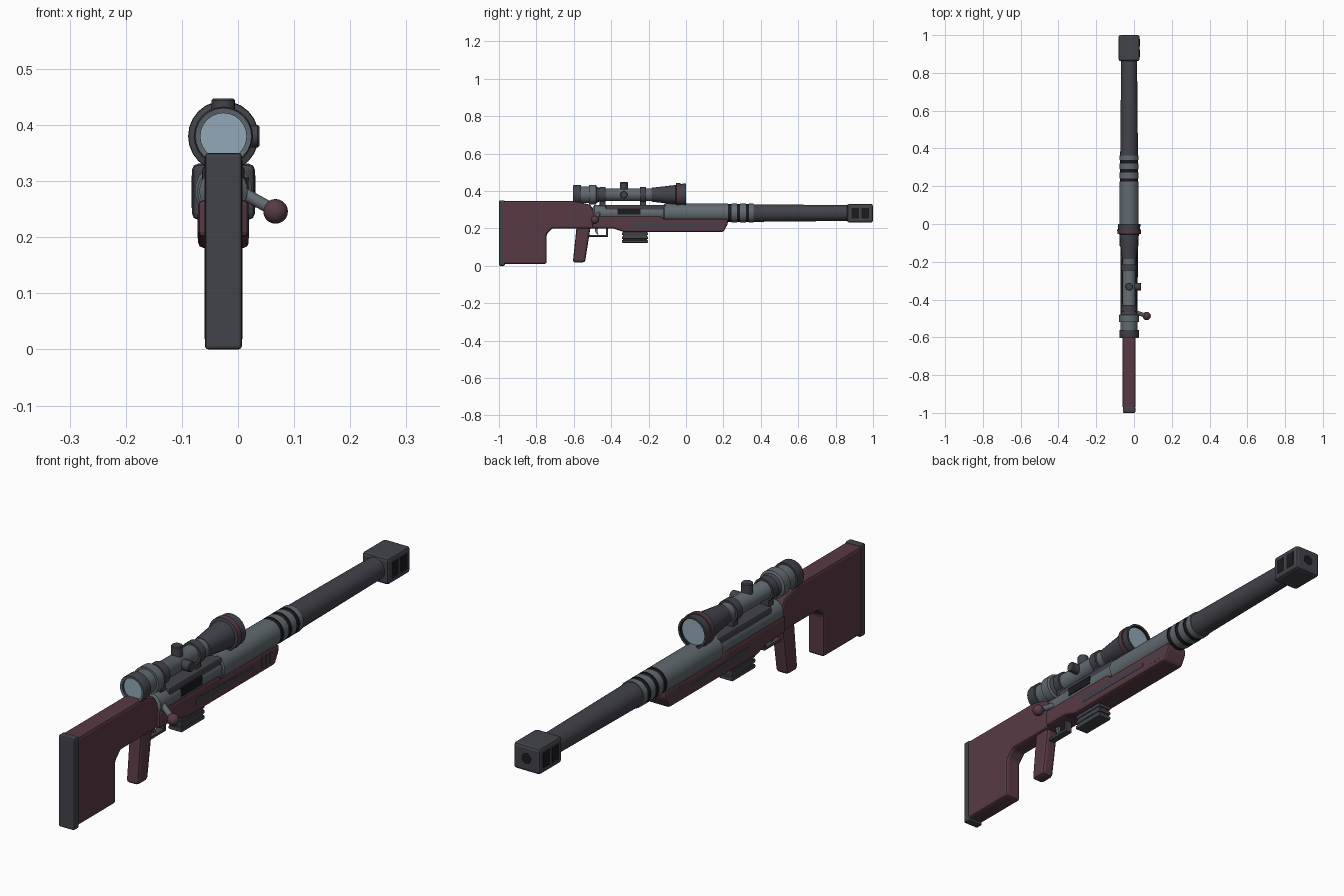
import bpy, bmesh, math
from mathutils import Vector

if "Cube" in bpy.data.objects:
    bpy.data.objects.remove(bpy.data.objects["Cube"])

CX = -0.026          # centre line of the rifle
BORE, SIGHT = 0.282, 0.38   # heights of barrel and scope axes


def material(name, rgb):
    lin = [((c / 255 + 0.055) / 1.055) ** 2.4 for c in rgb] + [1]
    m = bpy.data.materials.new(name)
    m.use_nodes = True
    m.diffuse_color = lin
    m.node_tree.nodes["Principled BSDF"].inputs["Base Color"].default_value = lin
    return m


gray = material("gunmetal gray", (97, 106, 112))
dark = material("dark steel", (66, 66, 75))
wine = material("maroon stock", (88, 58, 68))
black = material("black", (27, 27, 30))
glass = material("lens blue", (147, 168, 184))


def finish(name, bm, mats, smooth=False):
    bmesh.ops.recalc_face_normals(bm, faces=bm.faces)
    mesh = bpy.data.meshes.new(name)
    bm.to_mesh(mesh)
    bm.free()
    for m in mats:
        mesh.materials.append(m)
    ob = bpy.data.objects.new(name, mesh)
    bpy.context.collection.objects.link(ob)
    if smooth:
        bpy.ops.object.select_all(action='DESELECT')
        ob.select_set(True)
        bpy.context.view_layer.objects.active = ob
        bpy.ops.object.shade_smooth_by_angle(angle=math.radians(30))
    return ob


def prism(name, outline, half, mat, bevel=0.0, x=CX):
    """Side outline in (y, z), extruded across x."""
    bm = bmesh.new()
    face = bm.faces.new([bm.verts.new((x - half, y, z)) for y, z in outline])
    new = bmesh.ops.extrude_face_region(bm, geom=[face])["geom"]
    bmesh.ops.translate(bm, vec=(2 * half, 0, 0),
                        verts=[v for v in new if isinstance(v, bmesh.types.BMVert)])
    if bevel:
        bmesh.ops.bevel(bm, geom=bm.edges[:], offset=bevel, segments=2,
                        profile=0.5, affect='EDGES', clamp_overlap=True)
    return finish(name, bm, [mat])


def block(name, y0, y1, z0, z1, half, mat, bevel=0.0, x=CX):
    return prism(name, [(y0, z0), (y1, z0), (y1, z1), (y0, z1)], half, mat, bevel, x)


def lathe(name, z, rows, sides=24):
    """Rows of (y, radius, material of the band that follows)."""
    bm = bmesh.new()
    mats, rings = [], []
    for y, r, m in rows:
        if m not in mats:
            mats.append(m)
        rings.append([bm.verts.new((CX + r * math.cos(a), y, z + r * math.sin(a)))
                      for a in (math.tau * i / sides for i in range(sides))])
    for a, b, row in zip(rings, rings[1:], rows):
        for i in range(sides):
            j = (i + 1) % sides
            bm.faces.new((a[i], a[j], b[j], b[i])).material_index = mats.index(row[2])
    bm.faces.new(rings[0]).material_index = mats.index(rows[0][2])
    bm.faces.new(rings[-1]).material_index = mats.index(rows[-1][2])
    return finish(name, bm, mats, True)


def rod(name, start, end, r, mat, sides=16, bevel=0.0):
    a, b = Vector(start), Vector(end)
    bm = bmesh.new()
    bmesh.ops.create_cone(bm, cap_ends=True, segments=sides, radius1=r, radius2=r,
                          depth=(b - a).length)
    if bevel:
        rims = [e for e in bm.edges if abs(e.verts[0].co.z - e.verts[1].co.z) < 1e-5]
        bmesh.ops.bevel(bm, geom=rims, offset=bevel, segments=1, affect='EDGES')
    turn = (b - a).to_track_quat('Z', 'Y').to_matrix().to_4x4()
    bmesh.ops.transform(bm, matrix=turn, verts=bm.verts)
    bmesh.ops.translate(bm, vec=(a + b) / 2, verts=bm.verts)
    return finish(name, bm, [mat], True)


# Stock, butt pad, fore-end and grip
prism("butt_stock", [(-0.978, 0.01), (-0.745, 0.01), (-0.745, 0.17), (-0.715, 0.2),
                     (-0.38, 0.2), (-0.38, 0.265), (-0.48, 0.27), (-0.51, 0.325),
                     (-0.59, 0.347), (-0.978, 0.347)], 0.034, wine, 0.01)
block("butt_pad", -1.0, -0.968, 0.0, 0.35, 0.033, dark, 0.006)
prism("fore_end", [(-0.5, 0.2), (-0.39, 0.2), (-0.335, 0.181), (0.2, 0.181),
                   (0.224, 0.225), (0.224, 0.25), (-0.12, 0.25), (-0.14, 0.266),
                   (-0.5, 0.266)], 0.045, wine, 0.009)
prism("pistol_grip", [(-0.605, 0.018), (-0.54, 0.018), (-0.51, 0.21), (-0.585, 0.21)],
      0.026, wine, 0.012)

# Grooves on both sides of the fore-end
for side, label in ((1, "left"), (-1, "right")):
    gx = CX + side * 0.0445
    prism("long_groove_" + label, [(-0.283, 0.208), (0.075, 0.208), (0.075, 0.222),
                                   (-0.27, 0.235), (-0.283, 0.228)], 0.0015, dark, x=gx)
    for i in range(3):
        y = 0.116 + 0.024 * i
        block(f"short_groove_{label}_{i + 1}", y, y + 0.01, 0.198, 0.24, 0.0015, dark, x=gx)

# Receiver with ejection port, upper rail and bolt
lathe("receiver", BORE, [(-0.5, 0.03, gray), (-0.49, 0.043, gray), (-0.1, 0.043, gray)])
block("receiver_rail", -0.43, -0.11, 0.292, 0.326, 0.038, dark, 0.006)
block("ejection_port", -0.366, -0.242, 0.274, 0.306, 0.004, black, x=CX + 0.041)
rod("bolt_handle", (CX + 0.02, -0.462, 0.287), (0.066, -0.487, 0.247), 0.011, gray)
bm = bmesh.new()
bmesh.ops.create_uvsphere(bm, u_segments=16, v_segments=10, radius=0.022)
bmesh.ops.translate(bm, vec=(0.067, -0.487, 0.246), verts=bm.verts)
finish("bolt_knob", bm, [wine], True)

# Barrel shroud with dark grooved bands, then the tapering barrel
rows = [(-0.12, 0.046, gray), (-0.115, 0.051, gray)]
for i in range(3):
    y = 0.224 + 0.048 * i
    rows += [(y, 0.051, black), (y, 0.048, black), (y + 0.018, 0.048, black),
             (y + 0.018, 0.051, gray)]
rows += [(0.362, 0.051, gray), (0.362, 0.047, dark), (0.88, 0.042, dark)]
lathe("barrel", BORE, rows)

# Muzzle brake with side ports and bore
block("muzzle_brake", 0.862, 1.0, 0.231, 0.331, 0.056, dark, 0.011)
for side, label in ((1, "left"), (-1, "right")):
    for i in range(2):
        y = 0.885 + 0.054 * i
        block(f"brake_port_{label}_{i + 1}", y, y + 0.04, 0.252, 0.31, 0.002, black,
              x=CX + side * 0.0553)
rod("muzzle_bore", (CX, 0.994, BORE), (CX, 1.0005, BORE), 0.021, black)

# Scope: eyepiece, tube, objective bell and lenses
lathe("scope", SIGHT, [
    (-0.593, 0.04, glass), (-0.593, 0.041, dark), (-0.602, 0.041, gray),
    (-0.604, 0.05, dark), (-0.6, 0.052, dark), (-0.562, 0.052, dark),
    (-0.562, 0.045, gray), (-0.518, 0.045, gray), (-0.518, 0.053, gray),
    (-0.482, 0.053, gray), (-0.478, 0.044, dark), (-0.46, 0.034, gray),
    (-0.185, 0.034, gray), (-0.185, 0.037, dark), (-0.055, 0.052, dark),
    (-0.052, 0.062, wine), (-0.03, 0.063, wine), (-0.03, 0.058, dark),
    (0.0, 0.06, dark), (0.0, 0.052, black), (-0.01, 0.05, glass)])

# Scope mounts
for y, label in ((-0.446, "rear"), (-0.23, "front")):
    lathe(f"{label}_scope_ring", SIGHT, [(y - 0.016, 0.042, dark), (y + 0.016, 0.042, dark)])
    block(f"{label}_scope_mount", y - 0.016, y + 0.016, 0.315, 0.35, 0.022, dark, 0.003)

# Adjustment turrets
rod("top_turret", (CX, -0.332, 0.39), (CX, -0.332, 0.447), 0.021, dark, bevel=0.003)
rod("side_turret", (CX, -0.332, SIGHT), (0.038, -0.332, SIGHT), 0.02, dark, bevel=0.003)

# Trigger and guard
block("guard_bottom", -0.525, -0.417, 0.155, 0.166, 0.014, dark, 0.002)
block("guard_front", -0.428, -0.417, 0.155, 0.21, 0.014, dark, 0.002)
prism("trigger", [(-0.488, 0.205), (-0.47, 0.205), (-0.474, 0.185), (-0.468, 0.168),
                  (-0.476, 0.168), (-0.486, 0.185)], 0.006, gray)

# Magazine with ribs
block("magazine", -0.337, -0.208, 0.125, 0.2, 0.025, dark, 0.004)
for i in range(3):
    z = 0.123 + 0.021 * i
    block(f"magazine_rib_{i + 1}", -0.343, -0.203, z, z + 0.014, 0.028, dark, 0.003)
